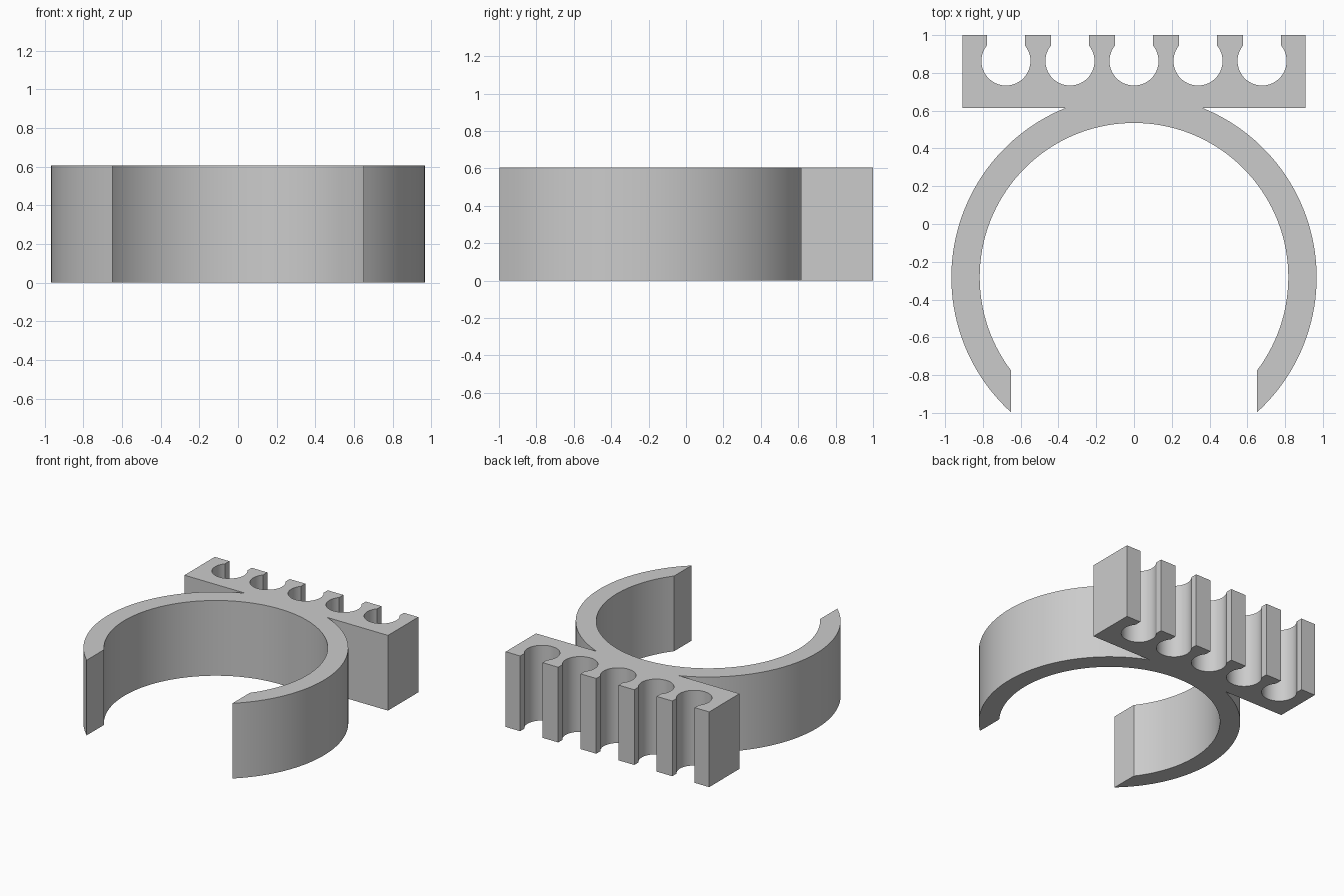
import bpy
import bmesh
from math import acos, asin, atan2, cos, pi, sin, sqrt

cube = bpy.data.objects.get("Cube")
if cube:
    bpy.data.objects.remove(cube, do_unlink=True)

HEIGHT = 0.606
RING_Y, OUTER, INNER = -0.282, 0.967, 0.817
GAP = 0.65                                # half width of the ring opening
BAR_X, BAR_FRONT, BAR_BACK = 0.907, 0.614, 1.0
SLOT_Y, SLOT_R, NECK, PITCH = 0.863, 0.13, 0.1, 0.339


def arc(cx, cy, radius, start, end, steps):
    angles = [start + (end - start) * i / steps for i in range(steps + 1)]
    return [(cx + radius * cos(a), cy + radius * sin(a)) for a in angles]


# Outer ring wall, from the right-hand tip up to the bar
tip = -acos(GAP / OUTER)
joint = asin((BAR_FRONT - RING_Y) / OUTER)
wall = arc(0, RING_Y, OUTER, tip, joint, 48)
outline = wall + [(BAR_X, BAR_FRONT), (BAR_X, BAR_BACK)]

# Row of snap-in slots along the back of the bar
lip = acos(NECK / SLOT_R)
for i in (2, 1, 0, -1, -2):
    x = i * PITCH
    outline.append((x + NECK, BAR_BACK))
    outline += arc(x, SLOT_Y, SLOT_R, lip, -pi - lip, 32)
    outline.append((x - NECK, BAR_BACK))

# Mirrored outer wall, then back along the inner wall
outline += [(-BAR_X, BAR_BACK), (-BAR_X, BAR_FRONT)]
outline += [(-x, y) for x, y in reversed(wall)]
inner_tip = -acos(GAP / INNER)
outline += arc(0, RING_Y, INNER, pi - inner_tip, inner_tip, 96)

# Extrude the outline into one solid clip
bm = bmesh.new()
base = bm.faces.new([bm.verts.new((x, y, 0)) for x, y in outline])
top = bmesh.ops.extrude_face_region(bm, geom=[base], use_keep_orig=True)["geom"]
for v in top:
    if isinstance(v, bmesh.types.BMVert):
        v.co.z = HEIGHT
bmesh.ops.recalc_face_normals(bm, faces=bm.faces)
mesh = bpy.data.meshes.new("ring_clip_with_slotted_bar")
bm.to_mesh(mesh)
bm.free()

clip = bpy.data.objects.new("ring_clip_with_slotted_bar", mesh)
bpy.context.collection.objects.link(clip)

# Plain grey
grey = bpy.data.materials.new("light_grey")
grey.use_nodes = True
color = (0.6, 0.6, 0.6, 1)
grey.diffuse_color = color
grey.node_tree.nodes["Principled BSDF"].inputs["Base Color"].default_value = color
mesh.materials.append(grey)

# Smooth curved walls, sharp corners
bpy.ops.object.select_all(action="DESELECT")
clip.select_set(True)
bpy.context.view_layer.objects.active = clip
bpy.ops.object.shade_smooth_by_angle(angle=pi / 6)
